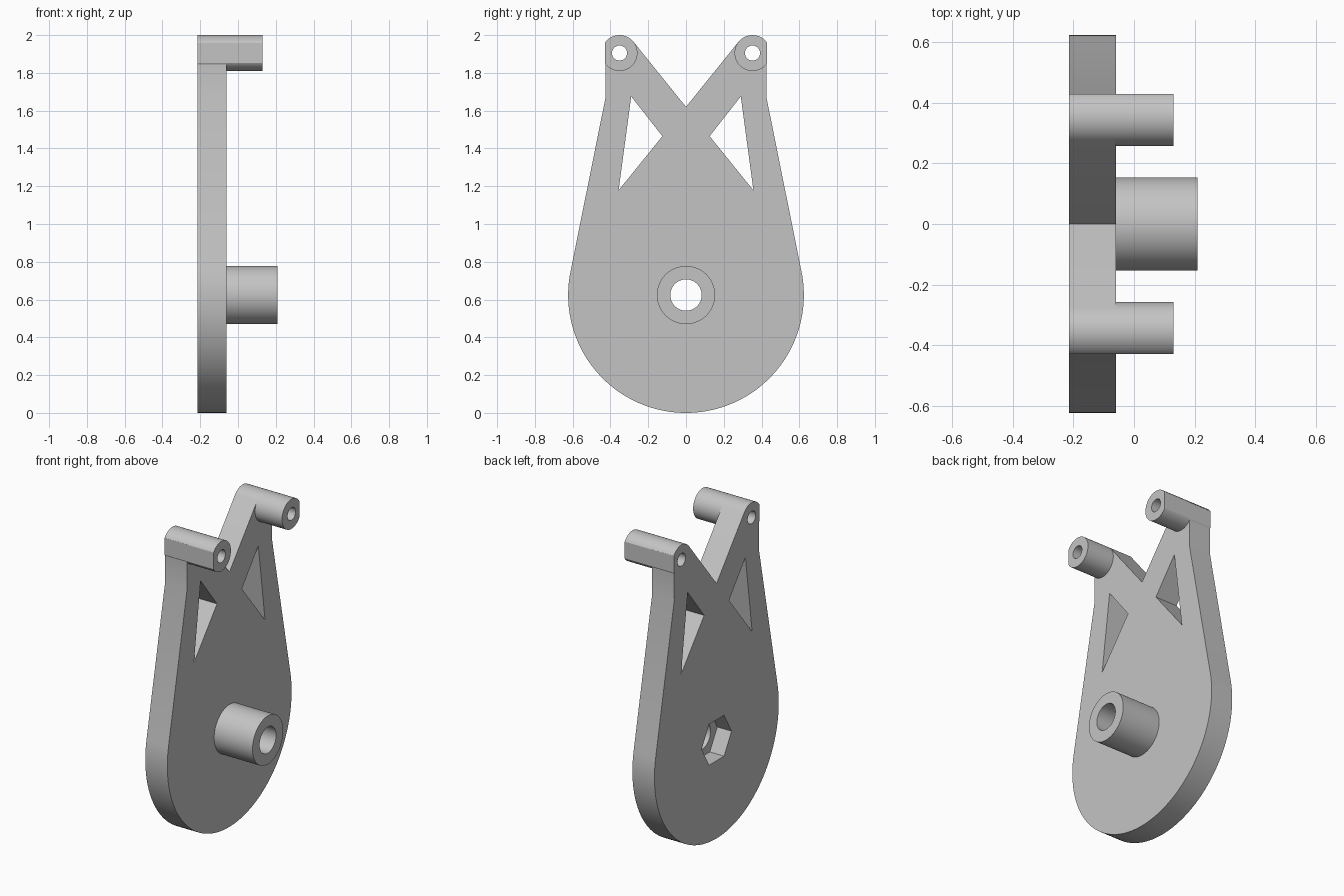
import bpy
import bmesh
from math import sin, cos, pi, atan2, acos, hypot, radians

if "Cube" in bpy.data.objects:
    bpy.data.objects.remove(bpy.data.objects["Cube"], do_unlink=True)

grey = bpy.data.materials.new("light_grey")
grey.use_nodes = True
colour = (0.55, 0.55, 0.55, 1)
grey.diffuse_color = colour
grey.node_tree.nodes["Principled BSDF"].inputs["Base Color"].default_value = colour

# Main dimensions: plate faces along x, then (y, z) centres and radii
BACK, FACE = -0.215, -0.06
HUB_END, POST_END = 0.21, 0.13
HUB, DISC_R, HUB_R, BORE_R = (0, 0.624), 0.624, 0.154, 0.083
POST, POST_R, PIN_R = (0.352, 1.905), 0.095, 0.04
POST_FLAT = 0.43
NOTCH, SHOULDER = (0, 1.62), (0.425, 1.675)


def arc(centre, r, a0=0.0, a1=2 * pi, n=64):
    """Points along an arc; a full turn leaves out the repeated end."""
    full = abs(a1 - a0 - 2 * pi) < 1e-6
    return [(centre[0] + r * cos(a0 + (a1 - a0) * i / n),
             centre[1] + r * sin(a0 + (a1 - a0) * i / n))
            for i in range(n if full else n + 1)]


def tangent_angle(centre, r, point):
    """Angle on the circle where the line from the point touches it."""
    dy, dz = point[0] - centre[0], point[1] - centre[1]
    return atan2(dz, dy) % (2 * pi) - acos(r / hypot(dy, dz))


def mirror(points):
    return [(-y, z) for y, z in reversed(points)]


def prism(name, profile, x0, x1):
    """Extrude a (y, z) profile along x."""
    bm = bmesh.new()
    base = bm.faces.new([bm.verts.new((x0, y, z)) for y, z in profile])
    top = bmesh.ops.extrude_face_region(bm, geom=[base])["geom"]
    verts = [v for v in top if isinstance(v, bmesh.types.BMVert)]
    bmesh.ops.translate(bm, verts=verts, vec=(x1 - x0, 0, 0))
    bmesh.ops.recalc_face_normals(bm, faces=bm.faces)
    mesh = bpy.data.meshes.new(name)
    bm.to_mesh(mesh)
    bm.free()
    mesh.materials.append(grey)
    obj = bpy.data.objects.new(name, mesh)
    bpy.context.collection.objects.link(obj)
    return obj


def activate(obj):
    bpy.ops.object.select_all(action='DESELECT')
    obj.select_set(True)
    bpy.context.view_layer.objects.active = obj


def cut(obj, profile, x0=-1, x1=1):
    """Cut a prism-shaped opening through the object."""
    cutter = prism("cutter", profile, x0, x1)
    cutter.hide_render = True
    mod = obj.modifiers.new("opening", 'BOOLEAN')
    mod.operation, mod.solver, mod.object = 'DIFFERENCE', 'EXACT', cutter
    activate(obj)
    bpy.ops.object.modifier_apply(modifier=mod.name)
    bpy.data.objects.remove(cutter, do_unlink=True)


# Plate outline: disc, straight flank, rounded arm tip with a flat, notch
disc = arc(HUB, DISC_R, -pi / 2, tangent_angle(HUB, DISC_R, SHOULDER), 40)
tip = arc(POST, POST_R, radians(-39), tangent_angle(POST, POST_R, NOTCH), 32)
tip = [(min(y, POST_FLAT), z) for y, z in tip]
half = disc + [SHOULDER] + tip
plate = prism("plate", half + [NOTCH] + mirror(half[1:]), BACK, FACE)

# Triangular windows, pin holes, hub bore and hexagonal nut recess
window = [(0.29, 1.675), (0.125, 1.465), (0.357, 1.178)]
pin_hole = arc(POST, PIN_R, n=32)
bore = arc(HUB, BORE_R)
for opening in (window, pin_hole):
    cut(plate, opening)
    cut(plate, mirror(opening))
cut(plate, bore)
cut(plate, arc(HUB, 0.15, n=6), -1, BACK + 0.1)

# Hub tube
hub = prism("hub", arc(HUB, HUB_R), FACE, HUB_END)
cut(hub, bore)

# Arm posts with a flat outer side
post_profile = [(min(y, POST_FLAT), z) for y, z in arc(POST, POST_R)]
left_post = prism("back_post", post_profile, FACE, POST_END)
cut(left_post, pin_hole)
right_post = prism("front_post", mirror(post_profile), FACE, POST_END)
cut(right_post, mirror(pin_hole))

for obj in (plate, hub, left_post, right_post):
    activate(obj)
    bpy.ops.object.shade_smooth_by_angle(angle=radians(25))
